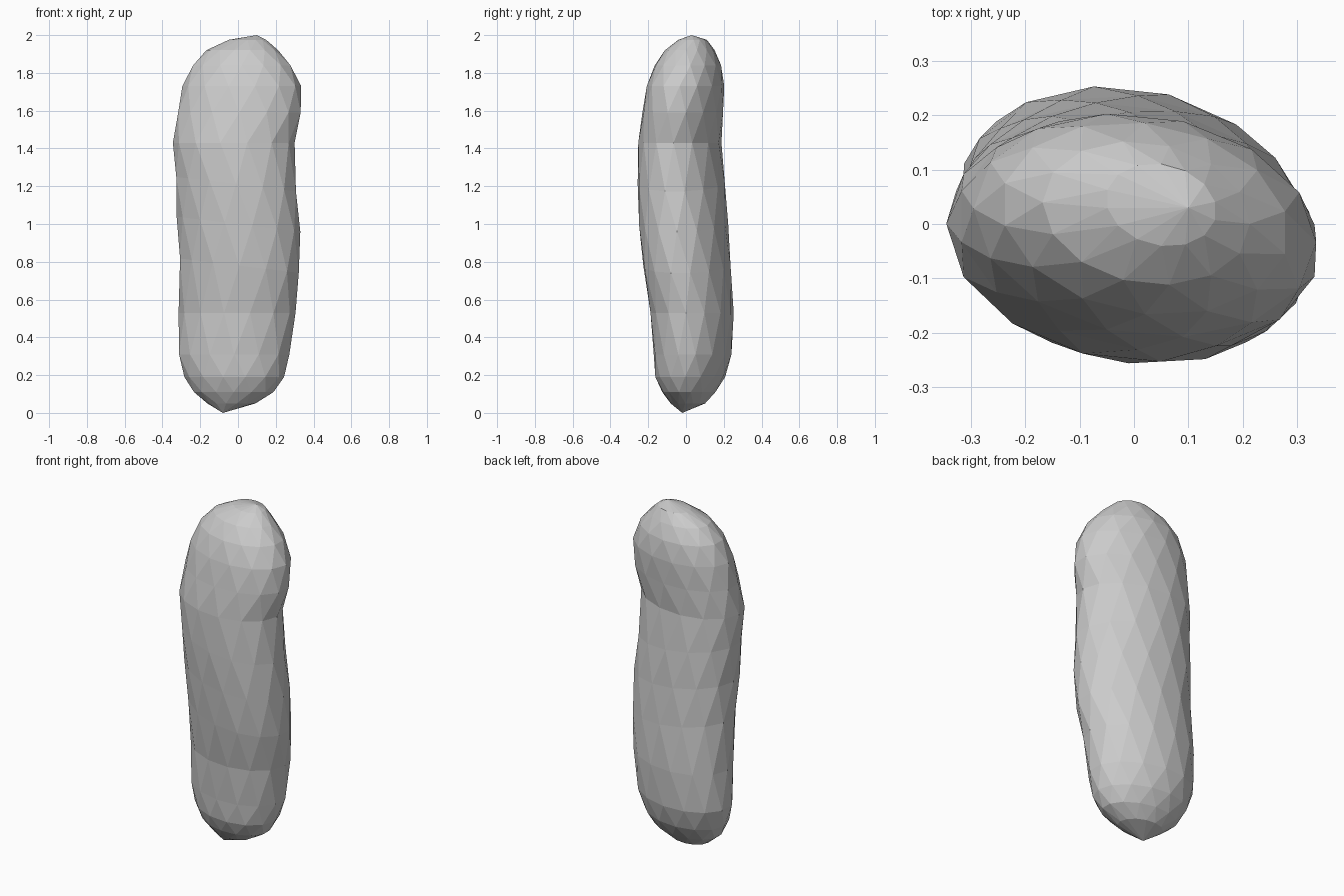
import bpy
import bmesh
from math import sin, cos, pi

cube = bpy.data.objects.get("Cube")
if cube:
    bpy.data.objects.remove(cube, do_unlink=True)

# Plain grey stone
grey = bpy.data.materials.new("stone_grey")
grey.use_nodes = True
colour = (0.6, 0.6, 0.6, 1)
grey.diffuse_color = colour
grey.node_tree.nodes["Principled BSDF"].inputs["Base Color"].default_value = colour

SIDES = 14
SKEW = -0.15      # turns each oval section slightly
SWELL = 1.015     # makes up for the flat facets

# Sections: height, x range, y range
sections = [
    (0.05, -0.16, 0.09, -0.08, 0.10),
    (0.11, -0.235, 0.19, -0.125, 0.155),
    (0.19, -0.28, 0.24, -0.16, 0.205),
    (0.31, -0.315, 0.275, -0.17, 0.24),
    (0.53, -0.31, 0.30, -0.185, 0.25),
    (0.78, -0.31, 0.325, -0.225, 0.235),
    (1.00, -0.32, 0.325, -0.245, 0.22),
    (1.21, -0.33, 0.31, -0.255, 0.205),
    (1.43, -0.34, 0.295, -0.25, 0.185),
    (1.59, -0.32, 0.335, -0.23, 0.195),
    (1.73, -0.29, 0.33, -0.205, 0.20),
    (1.84, -0.24, 0.28, -0.165, 0.185),
    (1.92, -0.165, 0.21, -0.11, 0.15),
    (1.975, -0.05, 0.15, -0.04, 0.11),
]

bm = bmesh.new()


def ring(index, z, x0, x1, y0, y1):
    """One oval section, turned half a step on every other level."""
    verts = []
    slope = -0.12 if 0.7 < z < 1.3 else 0
    for k in range(SIDES):
        t = 2 * pi * (k + 0.5 * (index % 2)) / SIDES
        x = (x0 + x1) / 2 + SWELL * (x1 - x0) / 2 * cos(t)
        y = (y0 + y1) / 2 + SWELL * (y1 - y0) / 2 * sin(t + SKEW)
        verts.append(bm.verts.new((x, y, z + slope * x)))
    return verts


rings = [ring(i, *s) for i, s in enumerate(sections)]

# Staggered triangles between neighbouring sections
for i in range(len(rings) - 1):
    a, b = rings[i], rings[i + 1]
    for k in range(SIDES):
        n = (k + 1) % SIDES
        if i % 2 == 0:
            bm.faces.new((a[k], a[n], b[k]))
            bm.faces.new((a[n], b[n], b[k]))
        else:
            bm.faces.new((a[k], a[n], b[n]))
            bm.faces.new((a[k], b[n], b[k]))

# Pointed end caps
for loop, tip in ((rings[0], (-0.08, -0.02, 0)), (rings[-1], (0.10, 0.03, 2))):
    point = bm.verts.new(tip)
    for k in range(SIDES):
        bm.faces.new((loop[k], loop[(k + 1) % SIDES], point))

bmesh.ops.recalc_face_normals(bm, faces=bm.faces)
mesh = bpy.data.meshes.new("stone_body")
bm.to_mesh(mesh)
bm.free()
mesh.materials.append(grey)
body = bpy.data.objects.new("stone_body", mesh)
bpy.context.collection.objects.link(body)
